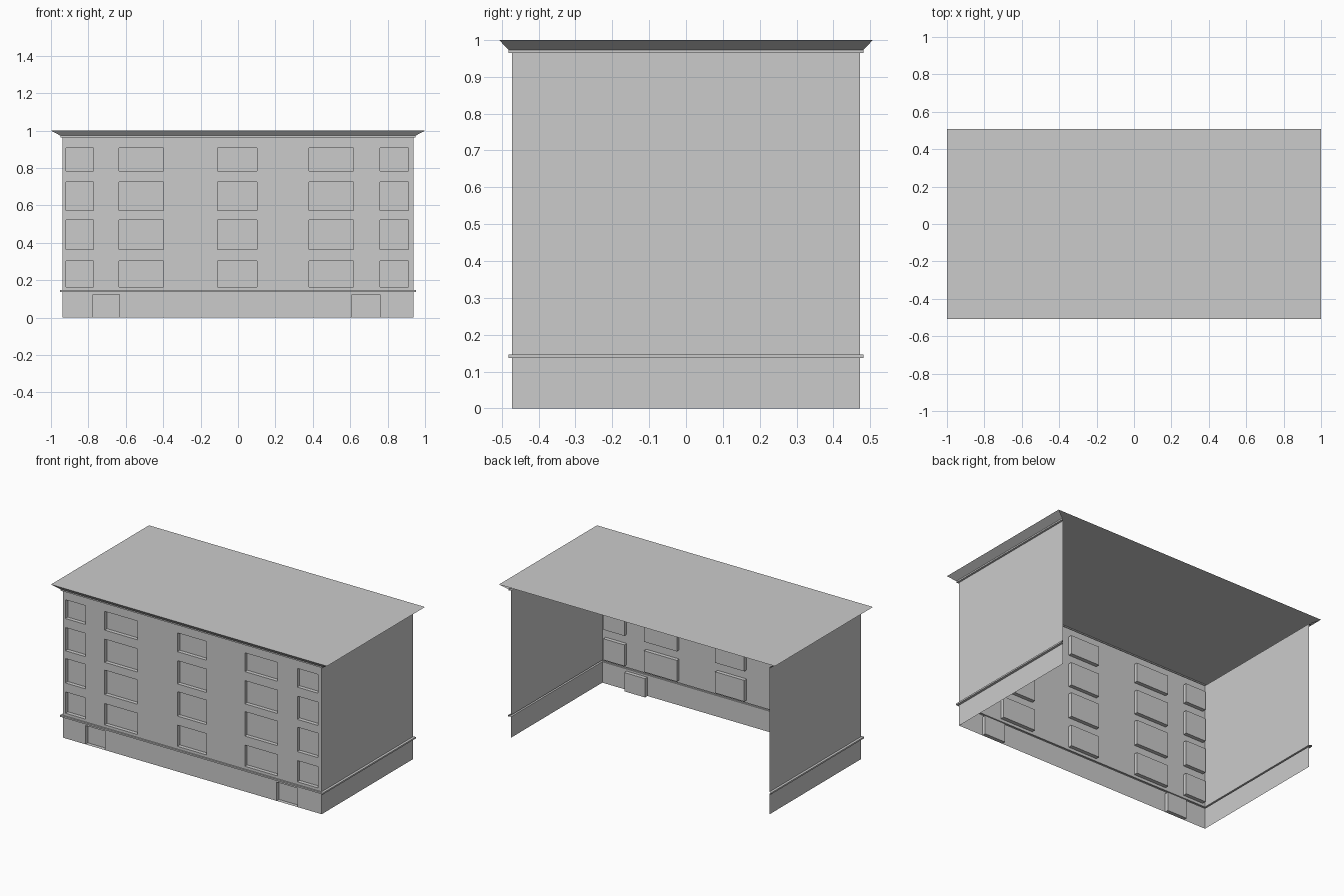
import bpy, bmesh

if "Cube" in bpy.data.objects:
    bpy.data.objects.remove(bpy.data.objects["Cube"])

HX, HY = 0.937, 0.472            # wall half extents
B0, B1, TOP = 0.137, 0.147, 0.964  # band bottom, band top, wall top
DEPTH = 0.025                    # recess of windows and doors


def make_object(name, quads):
    bm = bmesh.new()
    for q in quads:
        bm.faces.new([bm.verts.new(p) for p in q])
    bmesh.ops.remove_doubles(bm, verts=bm.verts, dist=1e-5)
    me = bpy.data.meshes.new(name)
    bm.to_mesh(me)
    bm.free()
    ob = bpy.data.objects.new(name, me)
    bpy.context.collection.objects.link(ob)
    return ob


def sweep(name, profile):
    """Run a profile of (x offset, y offset, z) round the left, front and right sides."""
    rings = []
    for ox, oy, z in profile:
        x, y = HX + ox, HY + oy
        rings.append([(-x, y, z), (-x, -y, z), (x, -y, z), (x, y, z)])
    return make_object(name, [(a[i], a[i + 1], b[i + 1], b[i])
                              for a, b in zip(rings, rings[1:]) for i in range(3)])


def front_wall(name, z0, z1, columns, rows):
    """Front sheet with recessed panels at every column / row crossing."""
    xs = sorted([-HX, HX] + [x for c in columns for x in c])
    zs = sorted({z0, z1} | {z for r in rows for z in r})
    quads = []

    def quad(xa, xb, za, zb, y):
        quads.append([(xa, y, za), (xb, y, za), (xb, y, zb), (xa, y, zb)])

    for xa, xb in zip(xs, xs[1:]):
        for za, zb in zip(zs, zs[1:]):
            if (xa, xb) not in columns or (za, zb) not in rows:
                quad(xa, xb, za, zb, -HY)
                continue
            # recessed pane and its reveals
            y0, y1 = -HY, -HY + DEPTH
            quad(xa, xb, za, zb, y1)
            loop = [(xa, za), (xb, za), (xb, zb), (xa, zb)]
            for (px, pz), (qx, qz) in zip(loop, loop[1:] + loop[:1]):
                quads.append([(px, y0, pz), (qx, y0, qz), (qx, y1, qz), (px, y1, pz)])
    return make_object(name, quads)


# front wall: windows above the band, doors below it
window_columns = [(-0.92, -0.773), (-0.636, -0.398), (-0.109, 0.102),
                  (0.38, 0.618), (0.76, 0.912)]
window_rows = [(0.165, 0.304), (0.363, 0.523), (0.574, 0.726), (0.785, 0.908)]
door_columns = [(-0.775, -0.633), (0.61, 0.76)]
front_wall("upper_front_wall", B1, TOP, window_columns, window_rows)
front_wall("base_front_wall", 0.0, B0, door_columns, [(0.0, 0.123)])

# side walls, open at the back
for side, s in (("left", -1), ("right", 1)):
    quads = []
    for za, zb in ((0.0, B0), (B1, TOP)):
        q = [(s * HX, -HY, za), (s * HX, HY, za), (s * HX, HY, zb), (s * HX, -HY, zb)]
        quads.append(q if s > 0 else q[::-1])
    make_object(side + "_wall", quads)

# band above the ground floor and flared cornice
sweep("floor_band", [(0, 0, B0), (0.016, 0.01, B0), (0.016, 0.01, B1), (0, 0, B1)])
sweep("cornice", [(0, 0, TOP), (0.013, 0.01, TOP), (0.013, 0.01, 0.973),
                  (1 - HX, 0.035, 1.0)])

# flat roof
RY = HY + 0.035
make_object("roof", [[(-1, -RY, 1), (1, -RY, 1), (1, RY, 1), (-1, RY, 1)]])
